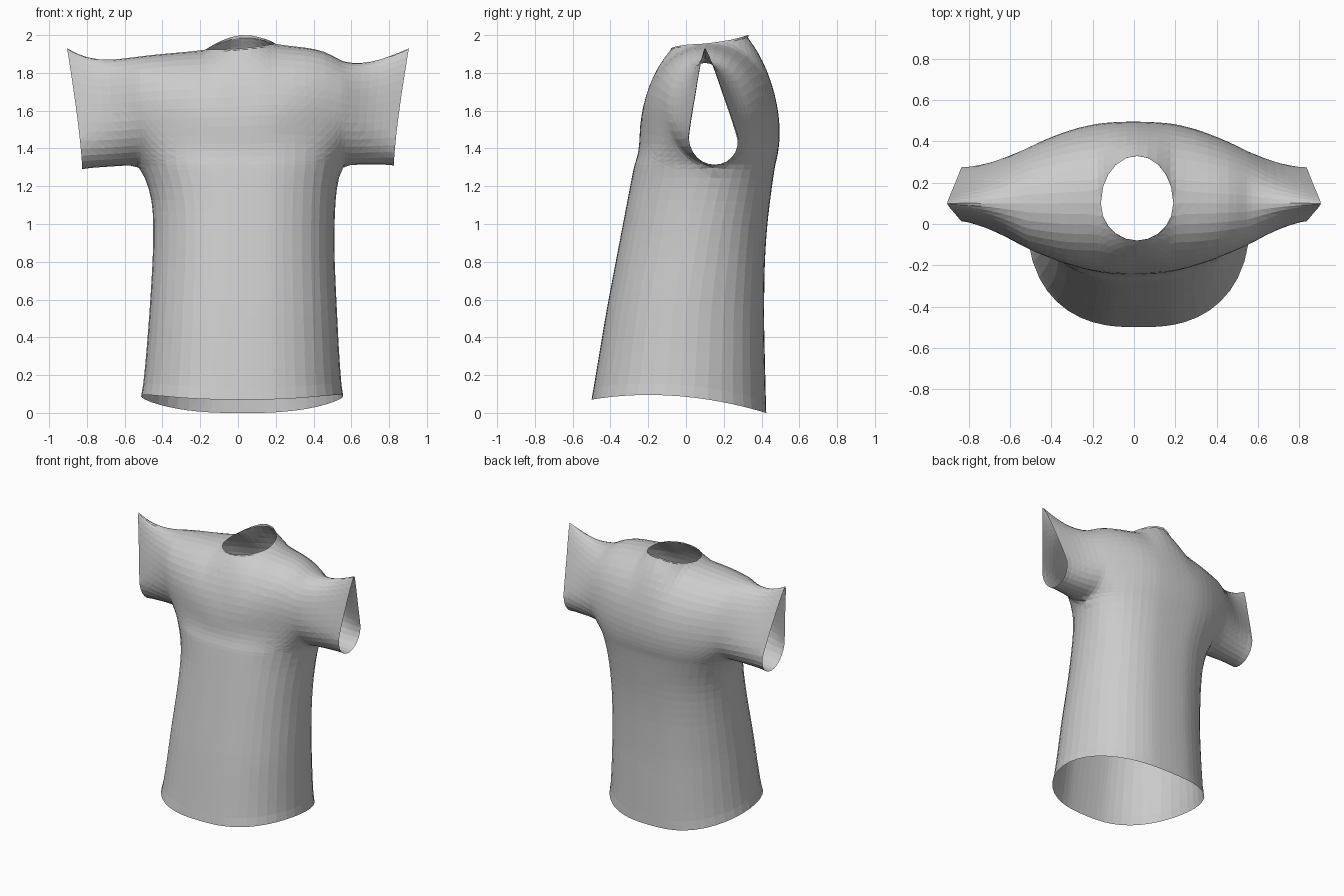
import bpy, bmesh
from math import sqrt, cos, pi, exp

cube = bpy.data.objects.get("Cube")
if cube:
    bpy.data.objects.remove(cube)


def interp(table, v):
    """Piecewise linear lookup."""
    if v <= table[0][0]:
        return table[0][1]
    for (a, p), (b, q) in zip(table, table[1:]):
        if v <= b:
            return p + (q - p) * (v - a) / (b - a)
    return table[-1][1]


def lerp(a, b, k):
    return a + (b - a) * k


# Profiles by height: torso half width, sideways shift, side seam, front and back
HALF_WIDTH = [(0, .535), (.25, .515), (.5, .5), (.8, .485), (1, .484), (1.12, .49), (1.22, .507), (1.31, .54)]
SHIFT = [(0, .022), (.5, .028), (1.1, .032), (1.31, .015)]
SEAM = [(0, -.03), (.5, .0), (1, .08), (1.31, .15)]
FRONT = [(0, -.5), (.5, -.42), (1, -.33), (1.31, -.275)]
BACK = [(0, .425), (.5, .413), (.8, .417), (1, .43), (1.2, .455), (1.31, .472)]

# Profiles across the shoulders: seam height, depth to the front and to the back
SHOULDER = [(-.9, 1.93), (-.82, 1.885), (-.7, 1.868), (-.45, 1.9), (-.16, 1.925),
            (.19, 1.955), (.44, 1.93), (.58, 1.85), (.72, 1.86), (.9, 1.93)]
DEPTH_FRONT = [(0, .387), (.1, .382), (.2, .365), (.3, .337), (.4, .3), (.55, .23), (.7, .16), (.87, .115)]
DEPTH_BACK = [(0, .365), (.1, .362), (.2, .352), (.3, .33), (.45, .272), (.6, .203), (.7, .165), (.87, .13)]

ARMPIT = 1.31
NECK = .325                                   # neck half width as a share of the body
half = [.1, .19, .26, .305, NECK, .42, .53, .64, .74, .83, .9, .96, .99, 1]
body = [-s for s in reversed(half)] + [0] + half
ROWS, UPPER, SLEEVE = 20, 18, 7


def oval(s):
    return max(0, 1 - abs(s) ** 2.6) ** .5


def torso_point(back, s, v):
    """Body below the armpits, v from hem to armpit."""
    z = v * ARMPIT
    seam = interp(SEAM, z)
    y = lerp(seam, interp(BACK if back else FRONT, z), oval(s))
    x = s * interp(HALF_WIDTH, z) + interp(SHIFT, z)
    # The hem dips towards the back
    hem = .095 - .11 * (y + .2) ** 2 / .4 if y < -.2 else .095 - .245 * (y + .2) ** 2
    return x, y, z + hem * (1 - v)


def upper_point(back, s, r, t):
    """Shoulders and sleeves, r along the sleeve, t from underarm to shoulder seam."""
    sign = 1 if s > 0 else -1
    root = s * .54 + .015
    cuff = sign * (.825 + .08 * t ** 1.4)
    x = lerp(root, cuff, r)
    seam = lerp(.15, .1, t)
    depth = interp(DEPTH_BACK if back else DEPTH_FRONT, abs(x))
    edge = (interp(BACK, ARMPIT) - .15) if back else (.15 - interp(FRONT, ARMPIT))
    low = edge * oval(s) / depth if r == 0 else 0
    opening = sqrt(max(0, 1 - (s / NECK) ** 2))
    high = (.23 if back else .18) * opening / depth
    # The fullest height climbs from the chest to the armholes, then drops to the cuffs
    mid = lerp(lerp(.36, .4, s * s) if back else lerp(.23, .46, s * s), .25, r)
    # Squarer shoulders beside the neck
    bulge = lerp(2 if back else 1.4, 2.4, min(1, abs(s) / .6))
    if t < mid:
        f = sqrt(max(0, 1 - (1 - t / mid) ** 2 * (1 - low ** 2)))
    else:
        q = (t - mid) / (1 - mid)
        f = sqrt(max(0, 1 - q ** bulge * (1 - high ** 2)))
        f = lerp(f, 1 - q ** 1.15, .85 * r)    # cuffs pinch to a teardrop
    offset = depth * f
    # Collar stands up behind and dips in front, fading into the shoulders
    collar = (.26 if back else -.06) * offset * exp(-(s / .4) ** 2) * t ** 4
    under = lerp(ARMPIT, 1.3 + .01 * sign, r)
    z = lerp(under, interp(SHOULDER, x), t) + collar
    return x, seam + (offset if back else -offset), z


bm = bmesh.new()


def sheet(columns, rows, point):
    """Grid of quads over two parameter lists."""
    grid = [[bm.verts.new(point(c, v)) for c in columns] for v in rows]
    for lower, upper in zip(grid, grid[1:]):
        for i in range(len(columns) - 1):
            bm.faces.new((lower[i], lower[i + 1], upper[i + 1], upper[i]))


heights = [i / ROWS for i in range(ROWS + 1)]
rises = [(1 - cos(pi * i / UPPER)) / 2 for i in range(UPPER + 1)]
reach = [i / SLEEVE for i in range(SLEEVE + 1)]
for back in (False, True):
    # Body, yoke, then both sleeves
    sheet(body, heights, lambda s, v: torso_point(back, s, v))
    sheet(body, rises, lambda s, t: upper_point(back, s, 0, t))
    for side in (-1, 1):
        sheet(reach, rises, lambda r, t: upper_point(back, side, r, t))

# Sew the seams and relax the cloth; hem, cuffs and neck stay open
bmesh.ops.remove_doubles(bm, verts=bm.verts, dist=.001)
inner = [v for v in bm.verts if not v.is_boundary]
for _ in range(4):
    bmesh.ops.smooth_vert(bm, verts=inner, factor=.5, use_axis_x=True, use_axis_y=True, use_axis_z=True)
bmesh.ops.recalc_face_normals(bm, faces=bm.faces)
if sum(f.normal.y * f.calc_center_median().y for f in bm.faces) < 0:
    bmesh.ops.reverse_faces(bm, faces=bm.faces)
bmesh.ops.triangulate(bm, faces=bm.faces)

mesh = bpy.data.meshes.new("shirt")
bm.to_mesh(mesh)
bm.free()
shirt = bpy.data.objects.new("shirt", mesh)
bpy.context.collection.objects.link(shirt)

# Plain cloth
cloth = bpy.data.materials.new("light grey cloth")
cloth.use_nodes = True
colour = (.6, .6, .6, 1)
cloth.diffuse_color = colour
cloth.node_tree.nodes["Principled BSDF"].inputs["Base Color"].default_value = colour
mesh.materials.append(cloth)
